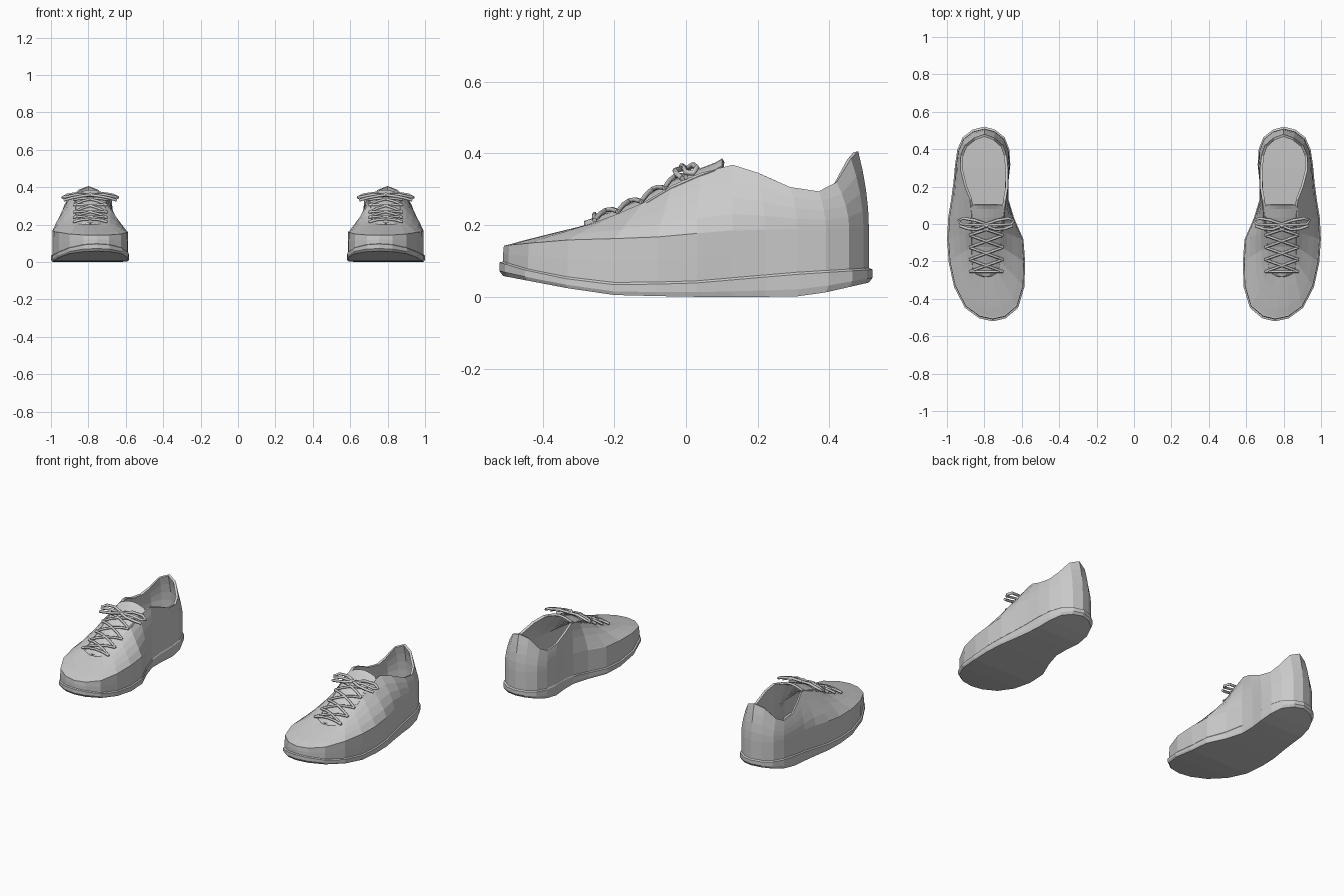
import bpy, math

if "Cube" in bpy.data.objects:
    bpy.data.objects.remove(bpy.data.objects["Cube"])

# Stations toe -> heel: sole outline (y, x_inner, x_outer) and top line (y, x_inner, x_outer, z)
ST = [(-.51, .755, .755, -.28, .79, .79, .200), (-.495, .69, .825, -.275, .76, .82, .201),
      (-.44, .625, .90, -.26, .725, .86, .206), (-.33, .592, .957, -.20, .715, .867, .228),
      (-.20, .588, .985, -.12, .712, .868, .262), (-.08, .597, .993, -.04, .708, .868, .310),
      (.03, .645, .988, .04, .70, .868, .345), (.13, .675, .972, .13, .685, .877, .368),
      (.22, .675, .96, .20, .673, .905, .346), (.31, .665, .952, .29, .673, .928, .306),
      (.39, .67, .94, .37, .682, .926, .294), (.455, .695, .912, .42, .70, .905, .320),
      (.495, .745, .86, .46, .745, .855, .385), (.51, .80, .80, .48, .80, .80, .406)]
N = len(ST)
CX = .79
SOLE_LOW = [(-.52, .06), (-.32, .022), (-.2, .005), (0, 0), (.3, 0), (.37, .008), (.52, .042)]
SOLE_TOP = [(-.52, .1), (-.4, .064), (-.22, .038), (0, .04), (.3, .066), (.52, .08)]
LEDGE = [(-.52, .142), (-.35, .158), (-.1, .165), (.12, .185), (.52, .19)]
TOPLINE = [(s[3], s[6]) for s in ST]


def at(table, v):
    if v <= table[0][0]:
        return table[0][1]
    for (a, p), (b, q) in zip(table, table[1:]):
        if v <= b:
            return p + (q - p) * (v - a) / (b - a)
    return table[-1][1]


def loop(inner, outer):
    return inner + outer[-2:0:-1]


BASE = loop([(s[1], s[0]) for s in ST], [(s[2], s[0]) for s in ST])
TOP = loop([(s[4], s[3], s[6]) for s in ST], [(s[5], s[3], s[6]) for s in ST])


def make(name, verts, faces, thick=0):
    me = bpy.data.meshes.new(name)
    me.from_pydata(verts, [], faces)
    ob = bpy.data.objects.new(name, me)
    bpy.context.collection.objects.link(ob)
    if thick:
        m = ob.modifiers.new("thickness", 'SOLIDIFY')
        m.thickness, m.offset = thick, -1
    ob.modifiers.new("pair", 'MIRROR').use_mirror_merge = False
    return ob


def ring_faces(rings):
    n = len(BASE)
    return [(k*n + i, (k+1)*n + i, (k+1)*n + (i+1) % n, k*n + (i+1) % n)
            for k in range(rings - 1) for i in range(n)]


def cap_faces(o, down=True):
    n = len(BASE)
    faces = []
    for i in range(N - 1):
        f = [o + j for j in dict.fromkeys((i, i + 1, (n - i - 1) % n, (n - i) % n))]
        faces.append(f if down else f[::-1])
    return faces


def outline(sx, sy, height):
    return [(CX + (x - CX) * sx, y * sy, height(y * sy)) for x, y in BASE]


# Sole: curved underside with a protruding welt
low = lambda y: at(SOLE_LOW, y)
top = lambda y: at(SOLE_TOP, y)
rings = [outline(1.01, 1.0, low),
         outline(1.03, 1.02, lambda y: low(y) + .3 * (top(y) - low(y))),
         outline(1.03, 1.02, lambda y: top(y) - .004),
         outline(.99, .99, lambda y: top(y) + .004)]
make("sole", sum(rings, []), ring_faces(4) + cap_faces(0) + cap_faces(3 * len(BASE), False))

# Insole
make("insole", outline(.96, .97, lambda y: top(y) + .02), cap_faces(0, False))

# Upper: upright wall, small overlay ledge, then blend to the throat and collar
steps = [(0, None, 0), (0, None, .5), (.01, None, 1), (.045, .02, 1)]
steps += [(s, s, 1) for s in (.25, .5, .75, 1)]
verts = []
for f, g, w in steps:
    for (bx, by), (tx, ty, tz) in zip(BASE, TOP):
        zb, zl = top(by), at(LEDGE, by)
        p = 1 + .9 * min(1, max(0, (by + .1) / .4))
        h = f ** p
        z = zb + (zl - zb) * w if g is None else zl + (tz - zl) * g
        verts.append((bx + (tx - bx) * h, by + (ty - by) * h, z))
make("upper", verts, ring_faces(len(steps)), .014)

# Tongue under the throat
rows = [(s[3], s[4], s[5], s[6]) for s in ST[:7]] + [(.085, .70, .868, .362), (.105, .715, .855, .374)]
verts, C = [], 7
for y, a, b, z in rows:
    for c in range(C):
        t = c / (C - 1)
        verts.append((a - .008 + (b - a + .016) * t, y - .004, z - .008 + .02 * math.sin(math.pi * t)))
faces = [(r*C + c, r*C + c + 1, (r+1)*C + c + 1, (r+1)*C + c)
         for r in range(len(rows) - 1) for c in range(C - 1)]
make("tongue", verts, faces, .012)


def tubes(name, paths, radius):
    cu = bpy.data.curves.new(name, 'CURVE')
    cu.dimensions = '3D'
    cu.bevel_depth, cu.bevel_resolution, cu.use_fill_caps = radius, 1, True
    for pts in paths:
        sp = cu.splines.new('POLY')
        sp.points.add(len(pts) - 1)
        for q, p in zip(sp.points, pts):
            q.co = (*p, 1)
    ob = bpy.data.objects.new(name, cu)
    bpy.context.collection.objects.link(ob)
    ob.modifiers.new("pair", 'MIRROR').use_mirror_merge = False


# Criss-cross laces
def lace_point(t, y):
    return (CX + t * .09, y, at(TOPLINE, y) + .006 + .016 * (1 - t * t))


ys = [-.255, -.19, -.125, -.06, 0]
paths = [[lace_point(t, ys[0]) for t in (-1, -.5, 0, .5, 1)]]
for a, b in zip(ys, ys[1:]):
    for s in (1, -1):
        paths.append([lace_point(s * t, a + (b - a) * (t + 1) / 2) for t in (-1, -.5, 0, .5, 1)])
tubes("laces", paths, .007)

# Bow: two loops, two loose ends and a knot
paths = [[(.775, 0, .355), (.79, -.012, .365), (.805, 0, .355)]]
for s in (1, -1):
    paths.append([(CX + s * dx, y, z) for dx, y, z in
                  ((0, 0, .355), (.06, .02, .368), (.12, .03, .36), (.148, .02, .345),
                   (.135, .0, .347), (.07, -.005, .36), (0, -.005, .355))])
    paths.append([(CX + s * dx, y, z) for dx, y, z in
                  ((0, -.01, .358), (.05, -.03, .352), (.1, -.025, .342), (.14, -.01, .33))])
tubes("bow", paths, .008)
